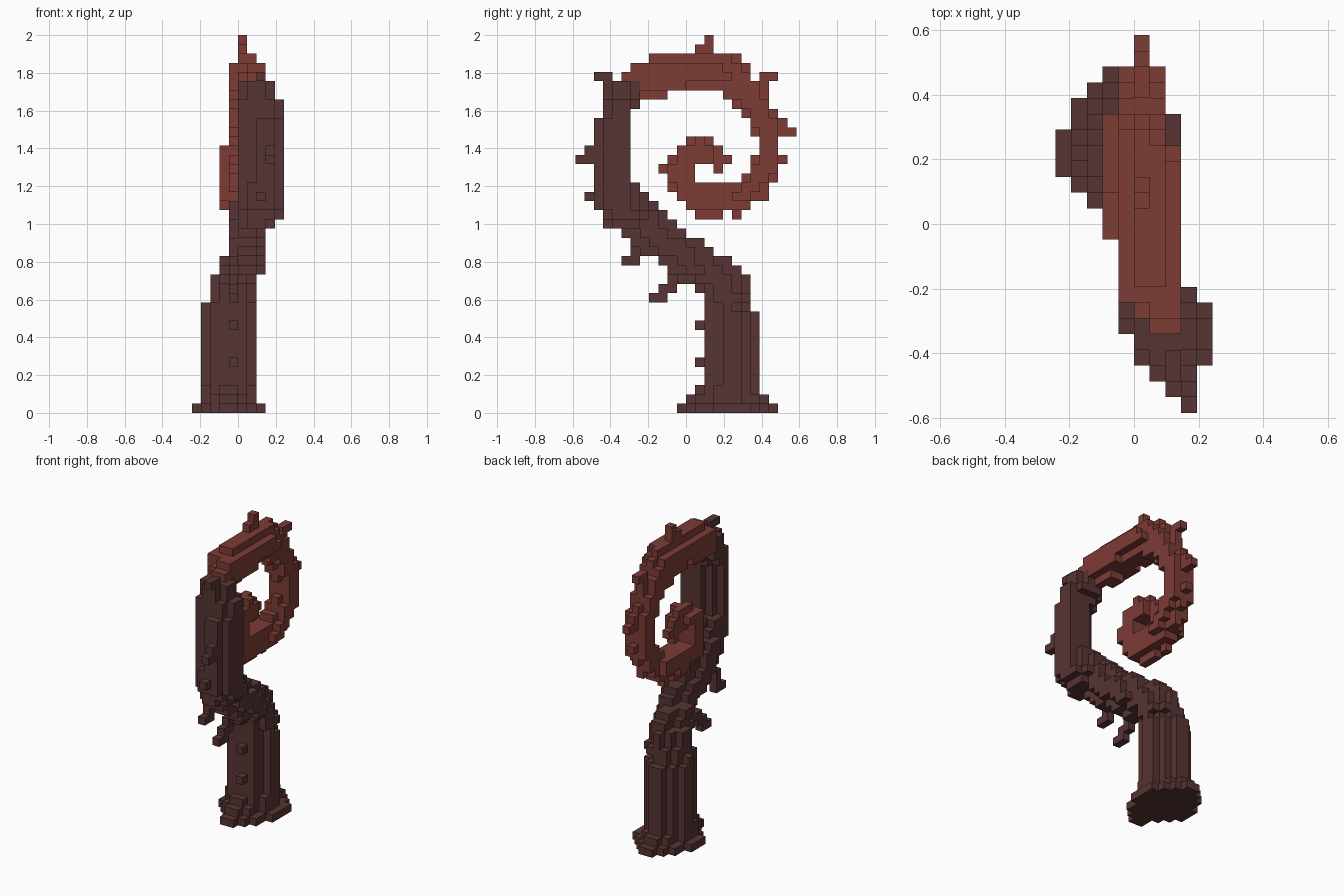
import bpy
import bmesh
from mathutils import Vector

cube = bpy.data.objects.get("Cube")
if cube:
    bpy.data.objects.remove(cube, do_unlink=True)

V = 2 / 41                       # block size
ORIGIN = Vector((5, 12, 0))      # grid cell corner that sits on the world origin


def material(name, rgb):
    m = bpy.data.materials.new(name)
    m.use_nodes = True
    m.diffuse_color = (*rgb, 1)
    bsdf = next(n for n in m.node_tree.nodes if n.type == 'BSDF_PRINCIPLED')
    bsdf.inputs["Base Color"].default_value = (*rgb, 1)
    return m


def box(i0, i1, j0, j1, k0, k1):
    return {(i, j, k) for i in range(i0, i1 + 1) for j in range(j0, j1 + 1)
            for k in range(k0, k1 + 1)}


def slab(i0, i1, j0, j1, k0, k1):
    """Blocks of a stepped, slightly diamond-shaped slab in the cell ranges."""
    cx, cy = (i0 + i1) / 2, (j0 + j1) / 2
    rx, ry = (i1 - i0 + 1) / 2, (j1 - j0 + 1) / 2
    return {c for c in box(i0, i1, j0, j1, k0, k1)
            if (abs(c[0] - cx) / rx) ** 1.5 + (abs(c[1] - cy) / ry) ** 1.5 <= 1}


def tube(path, steps=8):
    """Blocks of a tapering tube; path rows are x, y, z, side radius, radius."""
    cells = set()
    for a, b in zip(path, path[1:]):
        for s in range(steps + 1):
            x, y, z, rx, r = (p + (q - p) * s / steps for p, q in zip(a, b))
            for c in box(int(x) - 3, int(x) + 3, int(y) - 3, int(y) + 3,
                         int(z) - 3, int(z) + 3):
                dx, dy, dz = c[0] + .5 - x, c[1] + .5 - y, c[2] + .5 - z
                if (dx / rx) ** 2 + (dy * dy + dz * dz) / (r * r) <= 1:
                    cells.add(c)
    return cells


# Foot, slightly skewed, and the straight trunk with its broader front
stalk = slab(0, 7, 11, 21, 0, 0) - box(1, 1, 13, 13, 0, 0) - box(2, 2, 12, 12, 0, 0)
stalk |= box(7, 7, 18, 18, 0, 0) | box(2, 5, 14, 14, 3, 11)
for row in [
    (1, 6, 12, 20, 1, 1), (1, 6, 13, 19, 2, 2),
    (1, 6, 14, 19, 3, 10), (1, 6, 14, 18, 11, 11),
]:
    stalk |= slab(*row)

# Forward bend, twisting to the left as it rises
for row in [
    (2, 6, 14, 18, 12, 12), (2, 6, 13, 18, 13, 13),
    (2, 6, 13, 18, 14, 14), (3, 6, 11, 16, 14, 14),
    (3, 6, 12, 17, 15, 15), (4, 7, 10, 15, 15, 15),
    (3, 6, 11, 16, 16, 16), (4, 7, 9, 14, 16, 16),
    (4, 7, 7, 14, 17, 17), (4, 7, 6, 13, 18, 18), (4, 7, 5, 11, 19, 19),
    (5, 8, 3, 7, 20, 20), (4, 7, 5, 10, 20, 20),
    (5, 9, 3, 7, 21, 21), (4, 7, 5, 9, 21, 21),
    (5, 9, 2, 6, 22, 22), (4, 7, 5, 8, 22, 22),
    (5, 9, 2, 6, 23, 23), (5, 8, 4, 7, 23, 23),
]:
    stalk |= slab(*row)

# Upright neck
for row in [
    (5, 9, 2, 6, 24, 24), (6, 9, 2, 5, 25, 31), (5, 9, 3, 5, 32, 32),
    (5, 9, 3, 6, 33, 33), (5, 8, 3, 6, 34, 35),
]:
    stalk |= slab(*row)
stalk |= box(5, 5, 3, 3, 24, 33) | box(9, 9, 5, 5, 24, 32)

# Suckers and spikes along the outside of the stalk
stalk_nubs = set()
for row in [
    (4, 4, 13, 13, 5, 5), (4, 4, 13, 13, 9, 9), (4, 4, 13, 13, 2, 2),
    (4, 4, 8, 9, 12, 12), (4, 4, 9, 10, 13, 13), (4, 4, 10, 11, 14, 14),
    (4, 4, 5, 6, 16, 16), (4, 4, 6, 6, 17, 17), (4, 5, 6, 6, 18, 18),
    (7, 7, 1, 1, 23, 23), (8, 8, 0, 1, 27, 27), (8, 8, 1, 1, 28, 28),
    (7, 7, 2, 3, 36, 36),
]:
    stalk_nubs |= box(*row)

# Curl: arch over the top, down the back and spiralling inward
curl = tube([
    (7, 6.3, 36.3, 1.3, 1.4), (6.4, 7.5, 36.2, 1.8, 1.8),
    (6, 8.6, 36.5, 2.05, 2.2), (6, 12.5, 37, 2.05, 2.1),
    (5.75, 16.5, 36.6, 1.9, 2.2),
    (5.4, 18.2, 35, 1.7, 1.8), (5.5, 19.9, 33, 1.7, 1.6),
    (5.5, 21, 30, 1.6, 1.25), (5.5, 20.9, 27.5, 1.6, 1.3),
    (5.3, 20, 25.3, 1.6, 1.4), (5, 18, 23.9, 1.7, 1.6),
    (4.6, 15, 23.5, 1.65, 1.65), (4.8, 12.3, 24, 1.6, 1.65),
    (4.8, 11.5, 26, 1.6, 1.55), (4.7, 12, 28, 1.5, 1.45),
    (4.7, 13.5, 28.6, 1.3, 1.45), (4.6, 15.7, 27.6, 0.8, 0.97),
    (4.5, 15.5, 26.7, 0.6, 0.7),
])

# Suckers and spikes along the outside of the curl
curl_nubs = set()
for row in [
    (5, 5, 13, 14, 39, 39), (5, 5, 14, 14, 40, 40), (5, 5, 20, 21, 36, 36),
    (5, 5, 20, 20, 35, 35), (5, 5, 22, 22, 31, 31), (5, 5, 22, 23, 30, 30),
    (5, 5, 22, 22, 27, 27), (5, 5, 20, 20, 23, 24), (4, 4, 9, 9, 26, 26),
    (4, 4, 13, 15, 21, 21), (4, 4, 17, 17, 21, 21),
]:
    curl_nubs |= box(*row)

stalk_nubs -= stalk
curl -= stalk | stalk_nubs
curl_nubs -= curl | stalk | stalk_nubs
solid = stalk | stalk_nubs | curl | curl_nubs


def build(name, cells, mat):
    """Mesh of the exposed block faces only."""
    bm = bmesh.new()
    for c in sorted(cells):
        for axis in range(3):
            for side in (0, 1):
                n = list(c)
                n[axis] += 2 * side - 1
                if tuple(n) in solid:
                    continue
                u, w = (axis + 1) % 3, (axis + 2) % 3
                corners = []
                for du, dw in ((0, 0), (1, 0), (1, 1), (0, 1)):
                    p = Vector(c)
                    p[axis] += side
                    p[u] += du
                    p[w] += dw
                    corners.append(bm.verts.new((p - ORIGIN) * V))
                bm.faces.new(corners if side else corners[::-1])
    bmesh.ops.remove_doubles(bm, verts=bm.verts[:], dist=V * 0.01)
    me = bpy.data.meshes.new(name)
    bm.to_mesh(me)
    bm.free()
    me.materials.append(mat)
    bpy.context.collection.objects.link(bpy.data.objects.new(name, me))


dark = material("dark_maroon", (0.0935, 0.035, 0.033))
red = material("rust_red", (0.205, 0.045, 0.036))
build("stalk", stalk, dark)
build("stalk_suckers", stalk_nubs, dark)
build("curl", curl, red)
build("curl_suckers", curl_nubs, red)
